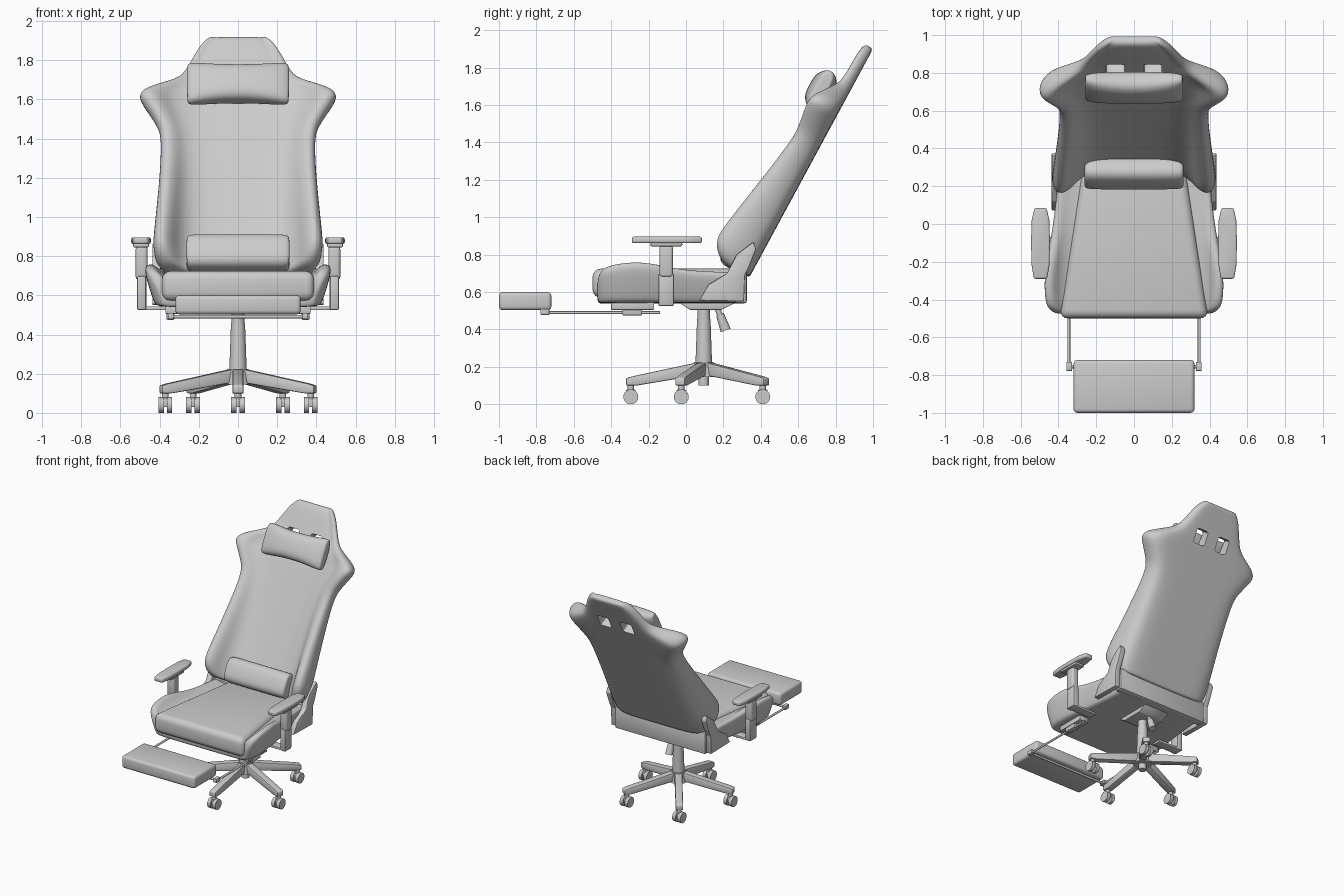
import bpy, bmesh, math
from mathutils import Matrix, Vector

if "Cube" in bpy.data.objects:
    bpy.data.objects.remove(bpy.data.objects["Cube"])

grey = bpy.data.materials.new("light_grey")
grey.diffuse_color = (0.6, 0.6, 0.6, 1)
grey.use_nodes = True
grey.node_tree.nodes["Principled BSDF"].inputs["Base Color"].default_value = grey.diffuse_color

# Tilted frame of the backrest: x across, y up along it, z out of its front
TILT = Matrix(((1, 0, 0, 0), (0, .476, -.88, .34), (0, .88, .476, .68), (0, 0, 0, 1)))
# Frame of the seat: rows run along world y
SEAT = Matrix.Identity(4)


def finish(name, bm, angle=40):
    bmesh.ops.recalc_face_normals(bm, faces=bm.faces)
    me = bpy.data.meshes.new(name)
    bm.to_mesh(me)
    bm.free()
    me.materials.append(grey)
    me.shade_smooth()
    me.set_sharp_from_angle(angle=math.radians(angle))
    ob = bpy.data.objects.new(name, me)
    bpy.context.collection.objects.link(ob)
    return ob


def loft(name, rings, frame, levels=2):
    """Skin closed rings of equal, even length; caps are quad strips."""
    bm = bmesh.new()
    vs = [[bm.verts.new(frame @ Vector(p)) for p in r] for r in rings]
    n = len(vs[0])
    for a, b in zip(vs, vs[1:]):
        for i in range(n):
            j = (i + 1) % n
            bm.faces.new((a[i], a[j], b[j], b[i]))
    for r in (vs[0], vs[-1]):
        for i in range(n // 2 - 1):
            bm.faces.new((r[i], r[i + 1], r[n - 2 - i], r[n - 1 - i]))
    ob = finish(name, bm, 180)
    ob.modifiers.new("smooth", 'SUBSURF').levels = levels
    ob.modifiers["smooth"].render_levels = levels
    return ob


def box(name, lo, hi, bevel=.008, seg=2, frame=Matrix()):
    bm = bmesh.new()
    bmesh.ops.create_cube(bm, size=1)
    for v in bm.verts:
        v.co = Vector([(a + b) / 2 + c * (b - a) for a, b, c in zip(lo, hi, v.co)])
    if bevel:
        bmesh.ops.bevel(bm, geom=bm.edges[:], offset=bevel, segments=seg, profile=.5, affect='EDGES')
    bmesh.ops.transform(bm, matrix=frame, verts=bm.verts)
    return finish(name, bm)


def rod(name, a, b, r1, r2=None, sides=24):
    a, b = Vector(a), Vector(b)
    d = b - a
    bm = bmesh.new()
    bmesh.ops.create_cone(bm, cap_ends=True, segments=sides, radius1=r1,
                          radius2=r1 if r2 is None else r2, depth=d.length)
    m = Matrix.Translation((a + b) / 2) @ d.to_track_quat('Z', 'Y').to_matrix().to_4x4()
    bmesh.ops.transform(bm, matrix=m, verts=bm.verts)
    return finish(name, bm)


def prism(name, pts, vec, bevel=.006, seg=2):
    """Extrude a 3D outline along a vector."""
    bm = bmesh.new()
    f = bm.faces.new([bm.verts.new(p) for p in pts])
    new = bmesh.ops.extrude_face_region(bm, geom=[f])["geom"]
    bmesh.ops.translate(bm, vec=vec, verts=[v for v in new if isinstance(v, bmesh.types.BMVert)])
    if not f.is_valid or len(bm.faces) < len(pts) + 2:
        bm.faces.new([v for v in bm.verts][:len(pts)])
    bmesh.ops.recalc_face_normals(bm, faces=bm.faces)
    bmesh.ops.bevel(bm, geom=bm.edges[:], offset=bevel, segments=seg, profile=.5, affect='EDGES')
    return finish(name, bm)


def section(under, over, w, b, c):
    """Mirrored shell section; a height of None means the centre height c."""
    def side(pts):
        half = [(f * w, c if h is None else h * b) for f, h in pts]
        return [(-x, h) for x, h in half] + [(x, h) for x, h in half[-2::-1]]
    return side(under) + side(over)[::-1]


# Backrest: rows of (height, half width, bolster depth, centre depth)
back_rows = [(-.005, .38, .15, .06), (.02, .42, .21, .08), (.09, .44, .27, .085), (.2, .432, .255, .085),
             (.5, .405, .2, .085), (.76, .392, .155, .085), (.84, .415, .16, .085), (.95, .49, .18, .085),
             (1.0, .515, .18, .08), (1.05, .48, .15, .08), (1.12, .33, .09, .07), (1.17, .275, .068, .066),
             (1.29, .22, .066, .064), (1.355, .18, .062, .06), (1.39, .14, .05, .05)]
under = [(1, .6), (.94, .22), (.82, 0), (.4, 0), (0, 0)]
over = [(.98, .9), (.89, 1), (.77, .85), (.62, None), (0, None)]
rings = [[(x, t, h) for x, h in section(under, over, w, b, c)] for t, w, b, c in back_rows]
backrest = loft("backrest", rings, TILT)

# Two openings through the upper backrest
for s, n in ((-1, "left"), (1, "right")):
    xs = sorted((s * .05, s * .15))
    cut = box(n + "_opening_cutter", (xs[0], 1.07, -.1), (xs[1], 1.18, .3), .015, 2, TILT)
    cut.hide_render = True
    cut.hide_viewport = False
    mod = backrest.modifiers.new(n + "_opening", 'BOOLEAN')
    mod.object, mod.operation, mod.solver = cut, 'DIFFERENCE', 'EXACT'
bpy.context.view_layer.objects.active = backrest
for mod in backrest.modifiers[:]:
    bpy.ops.object.modifier_apply(modifier=mod.name)
for ob in [o for o in bpy.data.objects if "cutter" in o.name]:
    bpy.data.objects.remove(ob)
backrest.data.set_sharp_from_angle(angle=math.radians(45))


# Pillows: rounded sections along x, rows of (x, half height, half depth)
def pillow(name, rows, t0, u0):
    def sgn(v, p):
        return math.copysign(abs(v) ** p, v)
    angs = [2 * math.pi * (i + .5) / 16 for i in range(16)]
    rows = [(-x, h, d) for x, h, d in rows] + [r for r in rows[::-1] if r[0] > 0]
    loft(name, [[(x, t0 + h * sgn(math.sin(a), .65), u0 + d * sgn(math.cos(a), .75)) for a in angs]
                for x, h, d in rows], TILT)


pillow("head_pillow", [(.26, .1, .025), (.255, .118, .04), (.2, .115, .058), (.1, .104, .068), (0, .102, .07)], 1.06, .14)
pillow("lumbar_pillow", [(.263, .075, .05), (.258, .094, .066), (.2, .096, .07), (0, .096, .07)], .085, .13)

# Seat shell with side bolsters: rows of (y, half width, bolster height, centre height)
seat_rows = [(-.475, .42, .13, .08), (-.455, .455, .18, .1), (-.41, .482, .21, .13), (-.25, .482, .23, .13),
             (-.13, .458, .205, .14), (.02, .43, .175, .15), (.29, .402, .168, .15), (.315, .4, .165, .15),
             (.32, .395, .16, .15)]
under = [(.95, .5), (.89, .08), (.85, 0), (.4, 0), (0, 0)]
over = [(1, .9), (.95, 1), (.87, .96), (.76, None), (0, None)]
loft("seat_shell", [[(x, y, .54 + h) for x, h in section(under, over, w, b, c)]
                    for y, w, b, c in seat_rows], SEAT)
prism("seat_cushion", [(-.395, -.5, .57), (.395, -.5, .57), (.275, .28, .57), (-.275, .28, .57)],
      (0, 0, .155), .045, 4)
box("seat_rear_panel", (-.395, .26, .54), (.395, .325, .71), .012)

# Parts repeated on both sides
for s, n in ((-1, "left_"), (1, "right_")):
    def sbox(name, lo, hi, bevel=.006, seg=2):
        a, b = sorted((s * lo[0], s * hi[0]))
        return box(n + name, (a, *lo[1:]), (b, *hi[1:]), bevel, seg)

    # Recline bracket joining seat and back
    outline = [(.07, .555), (.12, .64), (.22, .7), (.27, .8), (.36, .868), (.375, .83), (.34, .74), (.315, .69), (.31, .55)]
    prism(n + "recline_bracket", [(s * .395, y, z) for y, z in outline], (s * .042, 0, 0))
    # Armrest
    pad = [(-.29, .035), (-.22, .047), (-.1, .05), (.02, .047), (.085, .032)]
    px = [(s * (.495 - w), y, .862) for y, w in pad] + [(s * (.495 + w), y, .862) for y, w in pad[::-1]]
    prism(n + "armrest_pad", px, (0, 0, .034), .01, 3)
    sbox("armrest_pad_mount", (.455, -.19, .845), (.535, -.02, .866))
    sbox("armrest_post", (.462, -.142, .68), (.522, -.07, .85), .015, 3)
    sbox("armrest_sleeve", (.468, -.148, .525), (.516, -.065, .7), .01)
    sbox("armrest_support", (.3, -.14, .525), (.51, -.07, .543), .004)
    # Footrest slide
    sbox("slide_plate", (.29, -.4, .505), (.37, -.17, .545), .004)
    sbox("slide_block", (.325, -.34, .475), (.365, -.235, .53), .005)
    rod(n + "footrest_rod", (s * .345, -.77, .49), (s * .345, -.14, .49), .008, sides=12)
    sbox("footrest_bracket", (.328, -.778, .478), (.358, -.73, .51), .004)

# Footrest
box("footrest_pad", (-.32, -1, .503), (.32, -.72, .6), .02, 3)
rod("footrest_crossbar", (-.345, -.755, .491), (.345, -.755, .491), .009, sides=12)

# Tilt mechanism and lever
CY = .095
prism("tilt_mechanism", [(-.11, -.03, .54), (-.11, .02, .505), (-.11, .19, .505), (-.11, .26, .54)], (.22, 0, 0), .004)
rod("lever_stem", (0, .165, .52), (0, .19, .455), .015)
rod("lever_knob", (0, .182, .48), (0, .212, .395), .022, .028)

# Gas column and hub
rod("column_top", (0, CY, .44), (0, CY, .51), .033)
rod("column_tube", (0, CY, .2), (0, CY, .455), .045, .036)
rod("base_hub", (0, CY, .145), (0, CY, .225), .065, .052)
rod("hub_foot", (0, CY, .1), (0, CY, .15), .028)

# Five legs with twin casters
for k in range(5):
    a = math.radians(-90 + 72 * k)
    d = Vector((math.cos(a), math.sin(a), 0))
    p = Vector((-d.y, d.x, 0))
    c = Vector((0, CY, 0))
    side = [(.03, .225), (.38, .15), (.415, .14), (.415, .1), (.36, .1), (.03, .155)]
    prism("leg_%d" % k, [c + d * r + p * .027 + Vector((0, 0, z)) for r, z in side], p * -.054, .007)
    e = c + d * .39
    rod("caster_stem_%d" % k, e + Vector((0, 0, .05)), e + Vector((0, 0, .125)), .017, sides=16)
    box("caster_hood_%d" % k, (e.x - .012, e.y - .025, .03), (e.x + .012, e.y + .025, .078), .004)
    for s in (-1, 1):
        rod("caster_wheel_%d_%s" % (k, "left" if s < 0 else "right"),
            (e.x + s * .008, e.y, .04), (e.x + s * .035, e.y, .04), .04)
